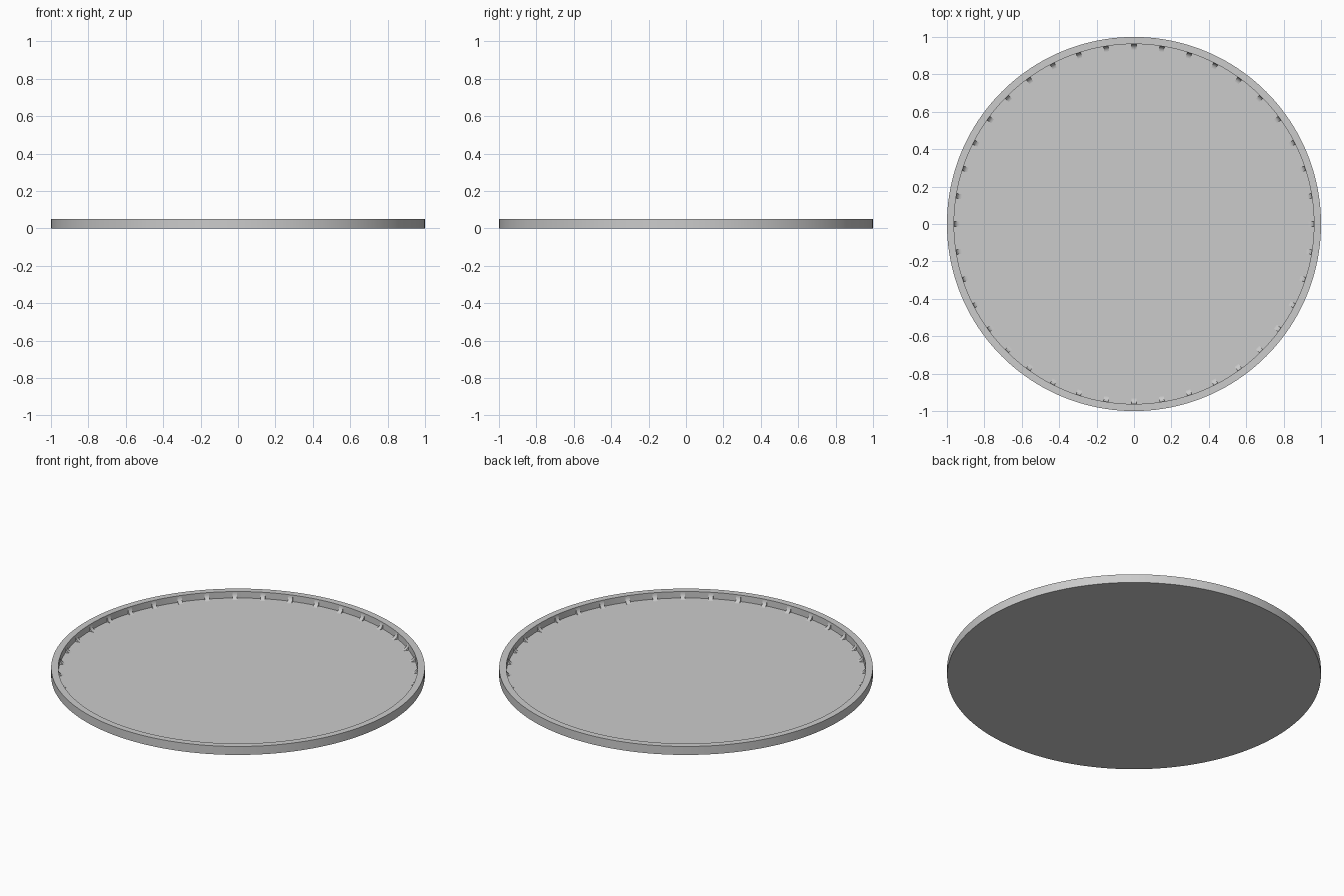
import bpy, bmesh, math
from mathutils import Matrix

cube = bpy.data.objects.get("Cube")
if cube:
    bpy.data.objects.remove(cube, do_unlink=True)

HEIGHT, FLOOR = 0.05, 0.012
OUTER, INNER = 1.0, 0.962
SEGMENTS, RIBS = 160, 40

grey = bpy.data.materials.new("plain grey")
grey.use_nodes = True
colour = (0.6, 0.6, 0.6, 1)
grey.diffuse_color = colour
grey.node_tree.nodes["Principled BSDF"].inputs["Base Color"].default_value = colour


def finish(bm, name):
    bmesh.ops.recalc_face_normals(bm, faces=bm.faces)
    mesh = bpy.data.meshes.new(name)
    bm.to_mesh(mesh)
    bm.free()
    mesh.materials.append(grey)
    obj = bpy.data.objects.new(name, mesh)
    bpy.context.collection.objects.link(obj)
    bpy.ops.object.select_all(action="DESELECT")
    obj.select_set(True)
    bpy.context.view_layer.objects.active = obj
    bpy.ops.object.shade_smooth_by_angle(angle=math.radians(30))


# Shallow dish: disc floor with a raised rim, turned from rings
bm = bmesh.new()
rings = []
for radius, z in ((OUTER, 0), (OUTER, HEIGHT), (INNER, HEIGHT), (INNER, FLOOR)):
    turn = Matrix.Translation((0, 0, z))
    rings.append(bmesh.ops.create_circle(bm, segments=SEGMENTS, radius=radius, matrix=turn)["verts"])
for low, high in zip(rings, rings[1:]):
    for i in range(SEGMENTS):
        j = (i + 1) % SEGMENTS
        bm.faces.new((low[i], low[j], high[j], high[i]))
bm.faces.new(rings[0])
bm.faces.new(rings[-1])
finish(bm, "dish")

# Ribs: small curved fillets between rim wall and floor
bm = bmesh.new()
DEPTH, TOP, HALF, STEPS = 0.028, 0.045, 0.0125, 6
profile = [(INNER + 0.004, FLOOR - 0.002), (INNER + 0.004, TOP)]
for s in range(STEPS + 1):
    a = s / STEPS * math.pi / 2
    profile.append((INNER - DEPTH * (1 - math.cos(a)),
                    TOP - (TOP - FLOOR) * math.sin(a)))
profile.append((INNER - DEPTH, FLOOR - 0.002))
for k in range(RIBS):
    spin = Matrix.Rotation(math.tau * k / RIBS, 3, "Z")
    sides = [[bm.verts.new(spin @ Matrix.Translation((r, y, z)).translation) for r, z in profile]
             for y in (-HALF, HALF)]
    for side in sides:
        bm.faces.new(side)
    for i in range(len(profile)):
        j = (i + 1) % len(profile)
        bm.faces.new((sides[0][i], sides[0][j], sides[1][j], sides[1][i]))
finish(bm, "rim_ribs")
